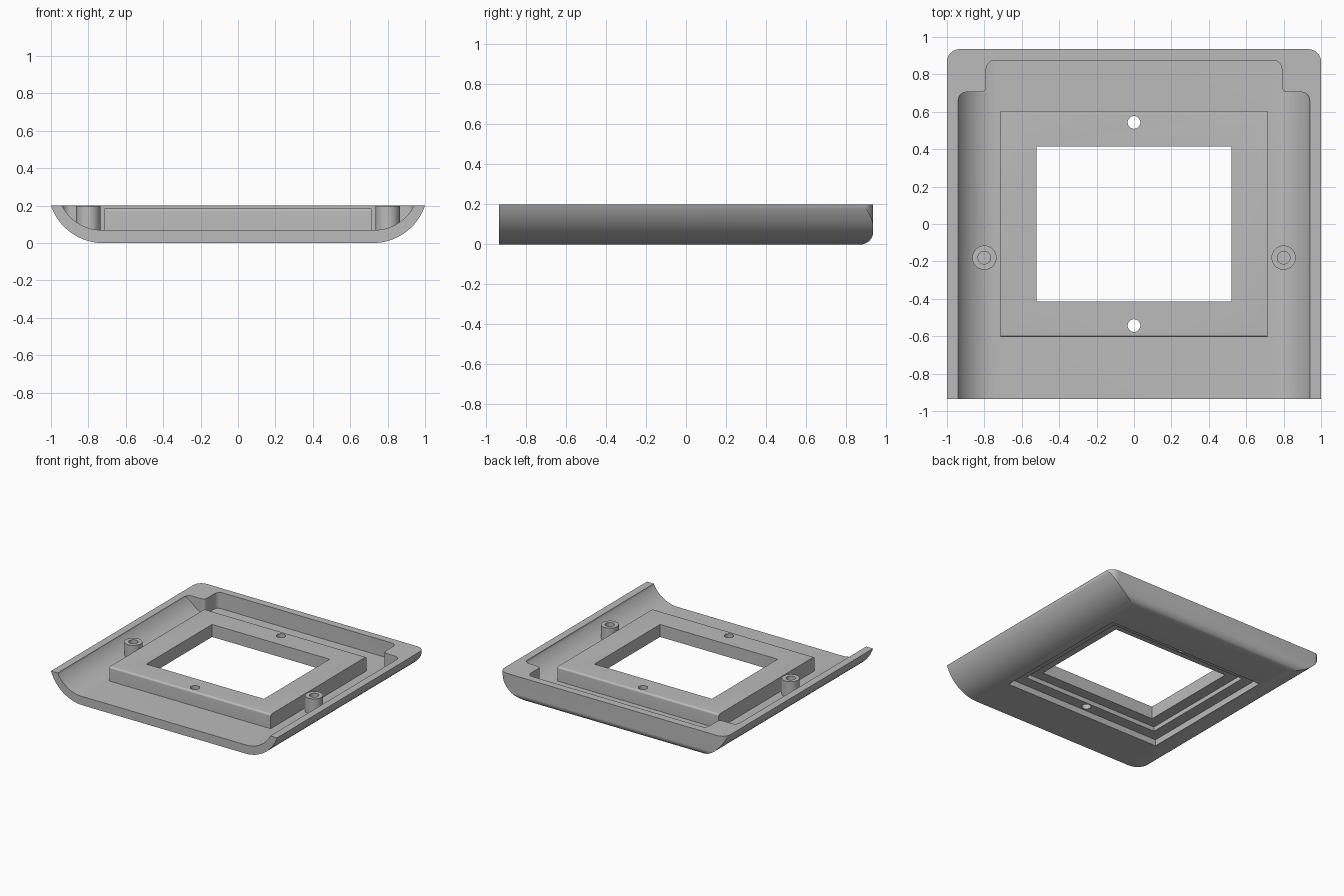
import bpy, bmesh, math
from mathutils import Vector

if "Cube" in bpy.data.objects:
    bpy.data.objects.remove(bpy.data.objects["Cube"])

plastic = bpy.data.materials.new("grey plastic")
plastic.diffuse_color = (0.5, 0.5, 0.5, 1)
plastic.use_nodes = True
plastic.node_tree.nodes["Principled BSDF"].inputs["Base Color"].default_value = plastic.diffuse_color


def rounded(corners, steps=8):
    """Polygon from (a, b, radius) corners, with each corner filleted."""
    out, n = [], len(corners)
    for i, (a, b, r) in enumerate(corners):
        p = Vector((a, b))
        if r == 0:
            out.append(p)
            continue
        u = (Vector(corners[i - 1][:2]) - p).normalized()
        v = (Vector(corners[(i + 1) % n][:2]) - p).normalized()
        c = p + (u + v) * r          # right-angled corners
        for k in range(steps + 1):
            t = k / steps * math.pi / 2
            out.append(c - v * r * math.cos(t) - u * r * math.sin(t))
    return out


def prism(name, pts, axis, lo, hi):
    """Extrude a 2D outline along an axis."""
    place = {"x": lambda a, b, t: (t, a, b),
             "y": lambda a, b, t: (a, t, b),
             "z": lambda a, b, t: (a, b, t)}[axis]
    bm = bmesh.new()
    low = [bm.verts.new(place(a, b, lo)) for a, b in pts]
    high = [bm.verts.new(place(a, b, hi)) for a, b in pts]
    bm.faces.new(low)
    bm.faces.new(high)
    n = len(pts)
    for i in range(n):
        j = (i + 1) % n
        bm.faces.new((low[i], low[j], high[j], high[i]))
    bmesh.ops.recalc_face_normals(bm, faces=bm.faces)
    me = bpy.data.meshes.new(name)
    bm.to_mesh(me)
    bm.free()
    me.materials.append(plastic)
    ob = bpy.data.objects.new(name, me)
    bpy.context.collection.objects.link(ob)
    return ob


def box(name, hx, hy, lo, hi):
    return prism(name, [(-hx, -hy), (hx, -hy), (hx, hy), (-hx, hy)], "z", lo, hi)


def disc(name, x, y, r, lo, hi, n=32):
    ring = [(x + r * math.cos(k * math.tau / n), y + r * math.sin(k * math.tau / n))
            for k in range(n)]
    return prism(name, ring, "z", lo, hi)


def combine(target, tool, op):
    bpy.context.view_layer.objects.active = target
    m = target.modifiers.new(op, "BOOLEAN")
    m.operation, m.object, m.solver = op, tool, "EXACT"
    bpy.ops.object.modifier_apply(modifier=m.name)
    bpy.data.objects.remove(tool)


def trough(cx, r, floor, end, top, steps=16):
    """Flat-bottomed cross-section with arcs rising to the sides."""
    a_end = math.asin((end - cx) / r)
    arc = [(cx + r * math.sin(a_end * k / steps), floor + r - r * math.cos(a_end * k / steps))
           for k in range(steps + 1)]
    if top > arc[-1][1] + 0.01:
        arc.append((end, top))
    else:
        arc[-1] = (end, top)
    return arc + [(-x, z) for x, z in reversed(arc)]


# Outer shell: curved sides, rounded rear corners and rounded rear lower edge
shell = prism("tray_shell", trough(0.72, 0.296, 0, 1.0, 0.2), "y", -1.2, 1.2)
plan = rounded([(-1.001, -0.935, 0), (1.001, -0.935, 0), (1.001, 0.935, 0.07), (-1.001, 0.935, 0.07)])
combine(shell, prism("plan", plan, "z", -0.5, 0.5), "INTERSECT")
side = rounded([(-1.1, -0.0005, 0), (0.936, -0.0005, 0.065), (0.936, 0.5, 0), (-1.1, 0.5, 0)])
combine(shell, prism("side", side, "x", -1.5, 1.5), "INTERSECT")

# Cavity open at the front, stepping in at the rear corners
cavity = prism("cavity", trough(0.73, 0.235, 0.07, 0.94, 0.4), "y", -1.3, 1.2)
half = [(0.94, -1.2, 0), (0.94, 0.705, 0.045), (0.79, 0.705, 0.03), (0.79, 0.875, 0.045)]
outline = rounded(half + [(-x, y, r) for x, y, r in reversed(half)])
combine(cavity, prism("outline", outline, "z", -0.5, 0.8), "INTERSECT")
combine(shell, cavity, "DIFFERENCE")

# Raised display frame with softened front and rear edges
frame = rounded([(-0.605, 0.06, 0), (0.605, 0.06, 0), (0.605, 0.185, 0.015), (-0.605, 0.185, 0.015)])
combine(shell, prism("frame", frame, "x", -0.713, 0.713), "UNION")

# Screw posts with blind holes
for sx in (-1, 1):
    combine(shell, disc("post", sx * 0.8, -0.18, 0.065, 0.05, 0.1995), "UNION")
    combine(shell, disc("post_hole", sx * 0.8, -0.18, 0.034, 0.1, 0.3), "DIFFERENCE")

# Stepped pocket underneath, window and frame holes
combine(shell, box("pocket", 0.70, 0.59, -0.2, 0.05), "DIFFERENCE")
combine(shell, box("pocket_step", 0.61, 0.50, -0.2, 0.085), "DIFFERENCE")
combine(shell, box("window", 0.52, 0.415, -0.3, 0.5), "DIFFERENCE")
for sy in (-1, 1):
    combine(shell, disc("frame_hole", 0, sy * 0.543, 0.034, -0.3, 0.5), "DIFFERENCE")

# Smooth curved areas, keep real edges sharp
bpy.ops.object.select_all(action="DESELECT")
shell.select_set(True)
bpy.context.view_layer.objects.active = shell
bpy.ops.object.shade_smooth_by_angle(angle=math.radians(30))
